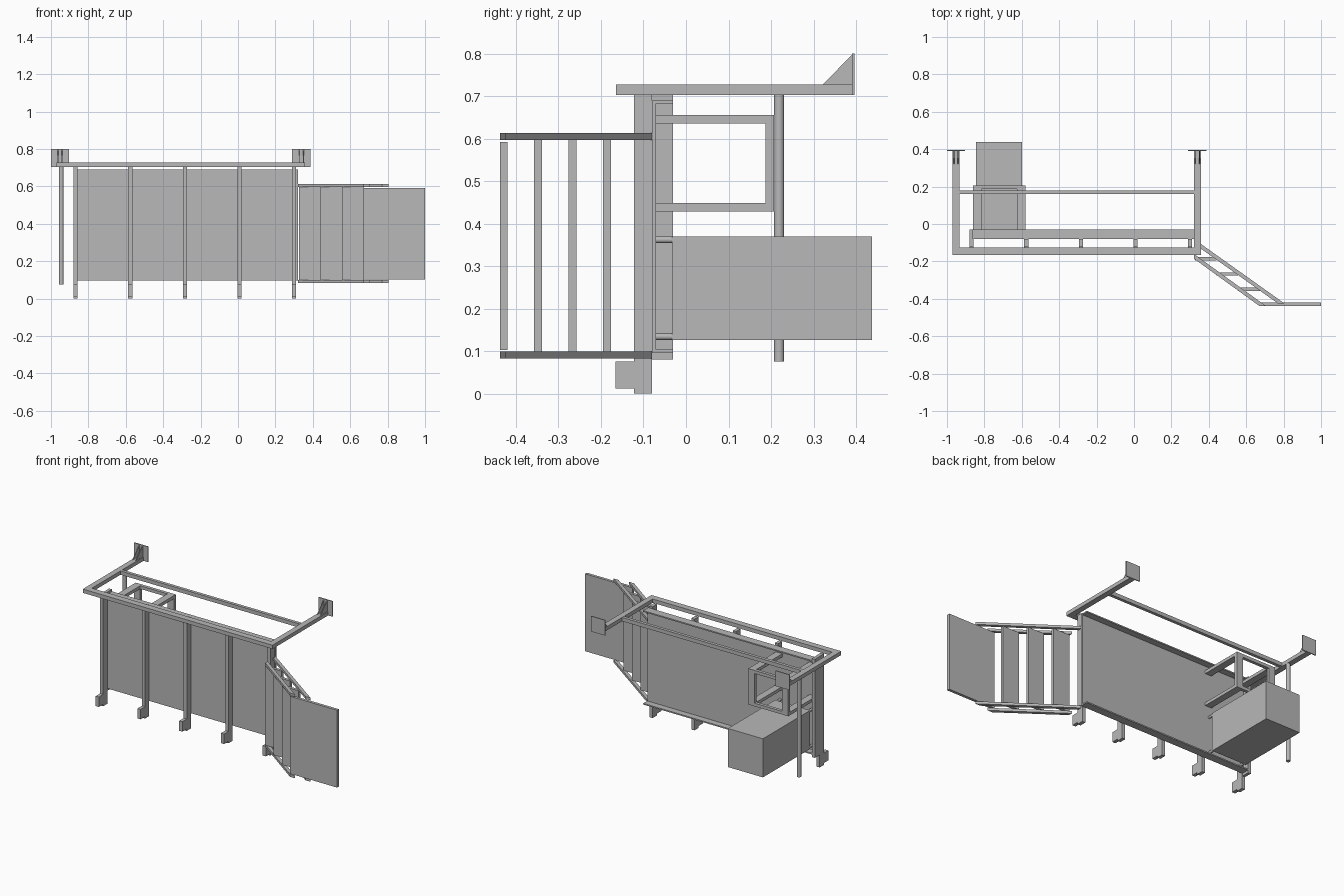
import bpy, bmesh, math

if "Cube" in bpy.data.objects:
    bpy.data.objects.remove(bpy.data.objects["Cube"], do_unlink=True)

steel = bpy.data.materials.new("grey steel")
steel.use_nodes = True
steel.diffuse_color = (0.48, 0.48, 0.48, 1)
steel.node_tree.nodes["Principled BSDF"].inputs["Base Color"].default_value = (0.48, 0.48, 0.48, 1)


def finish(name, bm):
    bmesh.ops.recalc_face_normals(bm, faces=bm.faces)
    mesh = bpy.data.meshes.new(name)
    bm.to_mesh(mesh)
    bm.free()
    mesh.materials.append(steel)
    obj = bpy.data.objects.new(name, mesh)
    bpy.context.collection.objects.link(obj)
    return obj


def box(name, x, y, z):
    """Box from three (low, high) ranges."""
    bm = bmesh.new()
    bmesh.ops.create_cube(bm, size=1)
    for v in bm.verts:
        v.co = [r[0] if c < 0 else r[1] for c, r in zip(v.co, (x, y, z))]
    return finish(name, bm)


def prism(name, points, offset):
    """Flat polygon pushed along an offset."""
    bm = bmesh.new()
    face = bm.faces.new([bm.verts.new(p) for p in points])
    out = bmesh.ops.extrude_face_region(bm, geom=[face])["geom"]
    bmesh.ops.translate(bm, vec=offset, verts=[g for g in out if isinstance(g, bmesh.types.BMVert)])
    return finish(name, bm)


def rod(name, centre, radius, length, along_y=False):
    bpy.ops.mesh.primitive_cylinder_add(vertices=20, radius=radius, depth=length, location=centre,
                                        rotation=(math.pi / 2 if along_y else 0, 0, 0))
    obj = bpy.context.object
    obj.name = name
    obj.data.materials.append(steel)
    bpy.ops.object.shade_smooth_by_angle()


# Main panel: thin sheet with folded edges and a closed right end
box("main_panel", (-0.875, 0.32), (-0.08, -0.07), (0.096, 0.69))
for name, z in (("lower", 0.096), ("upper", 0.682)):
    box(name + "_panel_flange", (-0.88, 0.32), (-0.08, -0.03), (z, z + 0.008))
box("panel_end", (-0.88, -0.86), (-0.08, -0.03), (0.08, 0.703))

# Posts with foot blocks
for i in range(5):
    x = -0.868 + i * 0.292
    box("post", (x - 0.011, x + 0.011), (-0.122, -0.08), (0, 0.703))
    box("foot_block", (x - 0.011, x + 0.011), (-0.166, -0.122), (0.012, 0.075))

# Top frame with wall brackets
TOP = (0.703, 0.727)
box("front_beam", (-0.97, 0.357), (-0.165, -0.125), TOP)
box("rear_rail", (-0.935, 0.32), (0.16, 0.18), TOP)
for x in (-0.952, 0.339):
    box("side_beam", (x - 0.018, x + 0.018), (-0.125, 0.393), TOP)
    box("wall_plate", (x - 0.049, x + 0.049), (0.39, 0.396), (0.703, 0.8))
    for dx in (-0.013, 0.009):
        prism("bracket_gusset", [(x + dx, 0.322, 0.727), (x + dx, 0.39, 0.727), (x + dx, 0.39, 0.797)],
              (0.004, 0, 0))

# Hanging pipe
rod("hanging_pipe", (-0.945, 0.219, 0.39), 0.012, 0.63)

# Open cradle behind the panel
for z in (0.428, 0.635):
    box("cradle_cross_bar", (-0.815, -0.625), (0.187, 0.207), (z, z + 0.02))
    for x in (-0.86, -0.625):
        box("cradle_arm", (x, x + 0.045), (-0.07, 0.187), (z, z + 0.02))
for x in (-0.86, -0.625):
    box("cradle_upright", (x, x + 0.045), (0.187, 0.207), (0.428, 0.655))

# Storage box on four mounting pins
box("storage_box", (-0.845, -0.6), (-0.033, 0.438), (0.126, 0.37))
for x in (-0.835, -0.61):
    for z in (0.134, 0.362):
        rod("mounting_pin", (x, -0.053, z), 0.008, 0.042, True)

# Slanted ladder: paired rails at both edges, treads and landing
for z in (0.083, 0.597):
    for name, points in (
        ("outer_ladder_rail", [(0.32, -0.08), (0.32, -0.105), (0.77, -0.425), (0.805, -0.425)]),
        ("inner_ladder_rail", [(0.32, -0.16), (0.32, -0.185), (0.67, -0.438), (0.705, -0.438)]),
    ):
        prism(name, [(x, y, z) for x, y in points], (0, 0, 0.016))
for i in range(3):
    x, y = 0.325 + i * 0.116, -0.195 - i * 0.081
    box("tread", (x, x + 0.116), (y, y + 0.018), (0.099, 0.597))
box("landing", (0.67, 1.0), (-0.438, -0.42), (0.103, 0.592))
